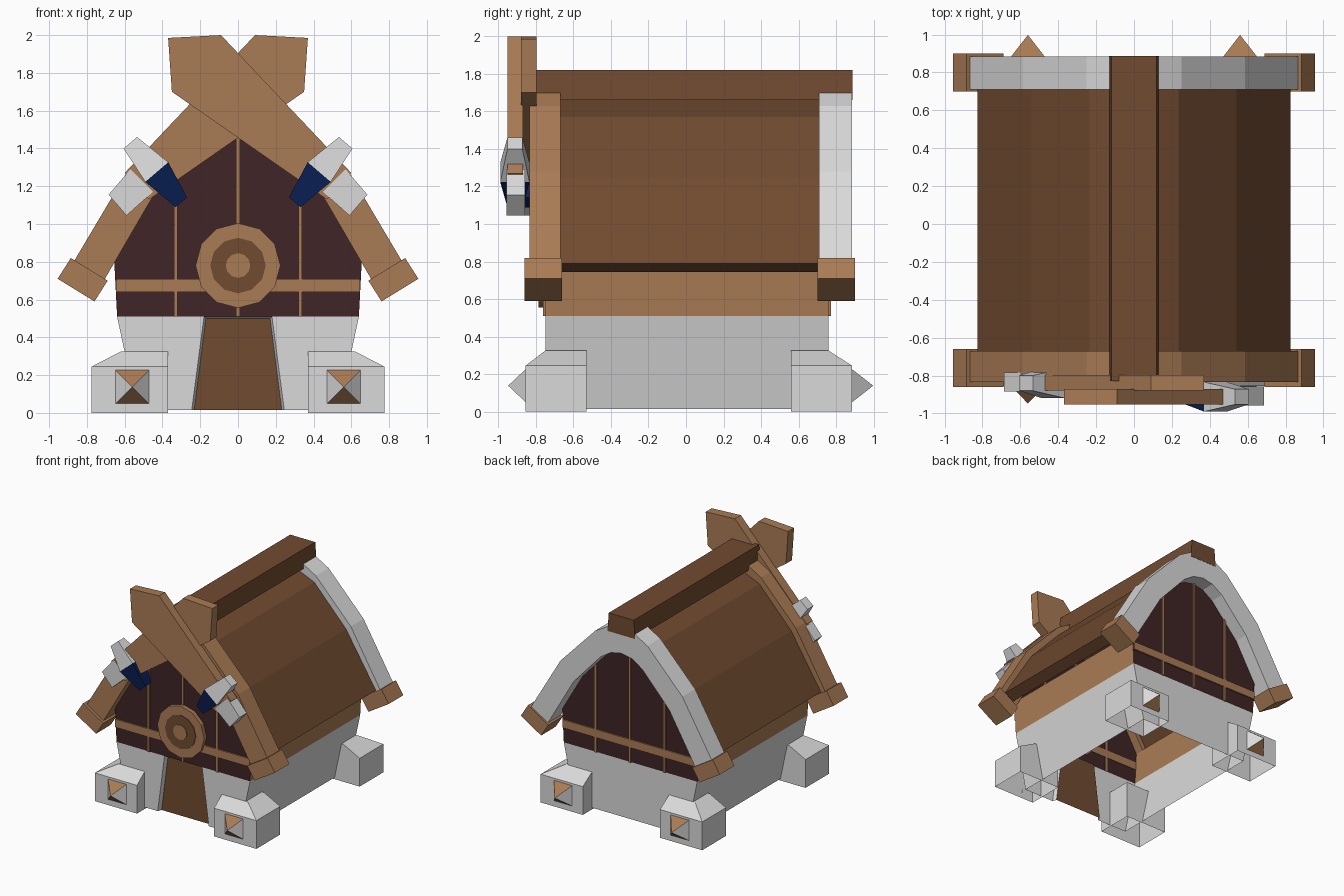
import bpy, bmesh, math
from mathutils import Vector

if "Cube" in bpy.data.objects:
    bpy.data.objects.remove(bpy.data.objects["Cube"])


def mat(name, r, g, b):
    m = bpy.data.materials.new(name)
    m.diffuse_color = (r, g, b, 1)
    m.use_nodes = True
    m.node_tree.nodes["Principled BSDF"].inputs["Base Color"].default_value = m.diffuse_color
    return m


STONE = mat("pale_stone", .70, .70, .70)
WOOD = mat("light_wood", .40, .20, .09)
BROWN = mat("brown_wood", .165, .07, .03)
MAROON = mat("dark_plaster", .050, .018, .020)
BLUE = mat("navy_blue", .0033, .015, .095)


def finish(name, bm, mats, recalc=True):
    if recalc:
        bmesh.ops.recalc_face_normals(bm, faces=bm.faces)
    me = bpy.data.meshes.new(name)
    bm.to_mesh(me)
    bm.free()
    for m in mats:
        me.materials.append(m)
    ob = bpy.data.objects.new(name, me)
    bpy.context.collection.objects.link(ob)
    return ob


def prism(name, pts, y0, y1, m):
    """Extrude an (x, z) outline from y0 to y1."""
    bm = bmesh.new()
    f = bm.faces.new([bm.verts.new((x, y0, z)) for x, z in pts])
    ext = bmesh.ops.extrude_face_region(bm, geom=[f])
    vs = [v for v in ext["geom"] if isinstance(v, bmesh.types.BMVert)]
    bmesh.ops.translate(bm, verts=vs, vec=(0, y1 - y0, 0))
    if not any(len(x.verts) == len(pts) and abs(x.calc_center_median().y - y0) < 1e-5
               for x in bm.faces):
        bm.faces.new([v for v in bm.verts if abs(v.co.y - y0) < 1e-5][:len(pts)])
    return finish(name, bm, [m])


def flip(pts, s):
    return [(s * x, z) for x, z in pts]


def box(x0, x1, z0, z1):
    return [(x0, z0), (x1, z0), (x1, z1), (x0, z1)]


def both(half):
    """Right half of an outline, mirrored into a full left-to-right path."""
    return flip(half, -1) + [p for p in reversed(half) if p[0] > 0]


# House shell: open below, stone base, plaster gables, wooden side strips, door
YF, YB, YD = -.75, .76, -.715
bm = bmesh.new()


def face(co, idx):
    f = bm.faces.new([bm.verts.new(c) for c in co])
    f.material_index = idx


gable = both([(.18, .51), (.64, .51), (.655, .8), (.47, 1.18), (.2, 1.46), (0, 1.54)])
face([(x, YF, z) for x, z in gable], 1)
face([(x, YB, z) for x, z in gable], 1)
face([(-.535, YB, .015), (.535, YB, .015), (.64, YB, .51), (.18, YB, .51),
      (-.18, YB, .51), (-.64, YB, .51)], 0)
for s in (1, -1):
    face([(s * x, YF, z) for x, z in [(.245, .015), (.535, .015), (.64, .51), (.18, .51)]], 0)
    face([(s * .245, YF, .015), (s * .18, YF, .51), (s * .17, YD, .5), (s * .232, YD, .015)], 0)
    face([(s * .535, YF, .015), (s * .535, YB, .015), (s * .64, YB, .51), (s * .64, YF, .51)], 0)
    face([(s * .64, YF, .51), (s * .64, YB, .51), (s * .655, YB, .8), (s * .655, YF, .8)], 2)
face([(-.18, YF, .51), (.18, YF, .51), (.17, YD, .5), (-.17, YD, .5)], 0)
face([(-.232, YD, .015), (.232, YD, .015), (.17, YD, .5), (-.17, YD, .5)], 3)
bmesh.ops.remove_doubles(bm, verts=bm.verts, dist=1e-4)
finish("house_shell", bm, [STONE, MAROON, WOOD, BROWN])

# Roof, gable trims and ridge beam
roof_out = [(.825, .79), (.54, 1.245), (.235, 1.57), (0, 1.67)]
roof_in = [(.735, .745), (.465, 1.175), (.2, 1.45), (0, 1.53)]
trim_out = [(.87, .80), (.585, 1.28), (.25, 1.63), (.11, 1.71), (0, 1.715)]
trim_in = [(.71, .70), (.46, 1.13), (.2, 1.415), (.1, 1.48), (0, 1.5)]


def band(name, outer, inner, y0, y1, m):
    """Arched strip between an outer and an inner half profile."""
    bm = bmesh.new()
    rings = []
    for o, i in zip(both(outer), both(inner)):
        rings.append([bm.verts.new((x, y, z)) for (x, z), y in
                      ((o, y0), (o, y1), (i, y1), (i, y0))])
    for a, b in zip(rings, rings[1:]):
        for k in range(4):
            bm.faces.new((a[k], a[(k + 1) % 4], b[(k + 1) % 4], b[k]))
    bm.faces.new(rings[0])
    bm.faces.new(rings[-1])
    return finish(name, bm, [m])


band("roof", roof_out, roof_in, -.68, .72, BROWN)
band("front_trim", trim_out, trim_in, -.835, -.67, WOOD)
band("back_trim", trim_out, trim_in, .71, .885, STONE)
prism("ridge_beam", [(-.132, 1.66), (.132, 1.66), (.12, 1.82), (-.12, 1.82)], -.83, .887, BROWN)

# Wooden blocks at the trim ends
foot = [(.955, .71), (.885, .82), (.69, .70), (.76, .59)]
for s, side in ((1, "right"), (-1, "left")):
    for y0, y1, end in ((-.86, -.66), (.70, .90)) and ((-.86, -.66, "front"), (.70, .90, "back")):
        prism(f"{end}_{side}_trim_foot", flip(foot, s), y0, y1, WOOD)

# Timber strips on both gables
for y0, y1, end in ((-.762, -.745, "front"), (.755, .772, "back")):
    prism(end + "_cross_rail", box(-.645, .645, .64, .71), y0, y1, WOOD)
    for x, top in ((-.33, 1.31), (0, 1.52), (.33, 1.31)):
        prism(end + "_upright", box(x - .01, x + .01, .51, top), y0, y1, WOOD)


# Round shield over the door
def disc(r, n=12):
    return [(r * math.sin(2 * math.pi * k / n), .78 + r * math.cos(2 * math.pi * k / n))
            for k in range(n)]


prism("shield_rim", disc(.225), -.785, -.745, WOOD)
prism("shield_ring", disc(.147), -.790, -.78, BROWN)
prism("shield_boss", disc(.065), -.797, -.78, WOOD)


# Corner stones with four-sided spikes
def corner_stone(sx, sy):
    bm = bmesh.new()
    y = (lambda v: v - .855 + .855) if sy > 0 else (lambda v: v)
    yo, yi, yt = (.885, .56, .76) if sy > 0 else (-.855, -.53, -.75)
    lv = []
    for z, xo, yy in ((0, .775, yo), (.245, .775, yo), (.325, .62, yt)):
        lv.append([bm.verts.new((sx * a, b, z)) for a, b in
                   ((.37, yi), (xo, yi), (xo, yy), (.37, yy))])
    for a, b in zip(lv, lv[1:]):
        for k in range(4):
            bm.faces.new((a[k], a[(k + 1) % 4], b[(k + 1) % 4], b[k]))
    bm.faces.new(lv[2])
    finish("corner_stone", bm, [STONE])
    # spike: wood above and below, stone on the sides
    bm = bmesh.new()
    tip = bm.verts.new((sx * .56, .998 if sy > 0 else -.948, .138))
    q = [bm.verts.new((sx * .56 + a * .088, yo, .138 + b * .088))
         for a, b in ((-1, -1), (1, -1), (1, 1), (-1, 1))]
    for k in range(4):
        f = bm.faces.new((q[k], q[(k + 1) % 4], tip))
        f.material_index = k % 2
    bm.faces.new(q)
    finish("corner_spike", bm, [WOOD, STONE])


for sx in (1, -1):
    for sy in (1, -1):
        corner_stone(sx, sy)

# Crossed gable planks, each with a stone and blue clamp
plank = [(-.37, 1.985), (-.09, 2.0), (.60, 1.27), (.47, 1.13), (-.35, 1.70)]
for s, yc, side in ((1, -.912, "right"), (-1, -.84, "left")):
    prism(side + "_crossed_plank", flip(plank, s), yc - .04, yc + .042, WOOD)
    bar = [(.685, 1.155), (.59, 1.045), (.45, 1.17), (.57, 1.29)]
    prism(side + "_clamp_bar", flip(bar, s), yc - .045, yc + .055, STONE)
    bm = bmesh.new()
    rings = []
    for x, z, w, d in ((.57, 1.43, .047, .04), (.43, 1.275, .08, .078), (.30, 1.115, .04, .04)):
        rings.append([bm.verts.new((s * (x + .76 * a * w), yc + b * d, z + (-.65) * a * w))
                      for a, b in ((-1, -1), (1, -1), (1, 1), (-1, 1))])
    # the pick runs down and inwards, so its width lies across that direction
    for r, (x, z, w) in zip(rings, ((.57, 1.43, .047), (.43, 1.275, .08), (.30, 1.115, .04))):
        for v, a in zip(r, (-1, 1, 1, -1)):
            v.co.x, v.co.z = s * (x + .76 * a * w), z - .65 * a * w
    for i in (0, 1):
        for k in range(4):
            f = bm.faces.new((rings[i][k], rings[i][(k + 1) % 4],
                              rings[i + 1][(k + 1) % 4], rings[i + 1][k]))
            f.material_index = i
    bm.faces.new(rings[0])
    bm.faces.new(rings[2]).material_index = 1
    finish(side + "_clamp_pick", bm, [STONE, BLUE])
